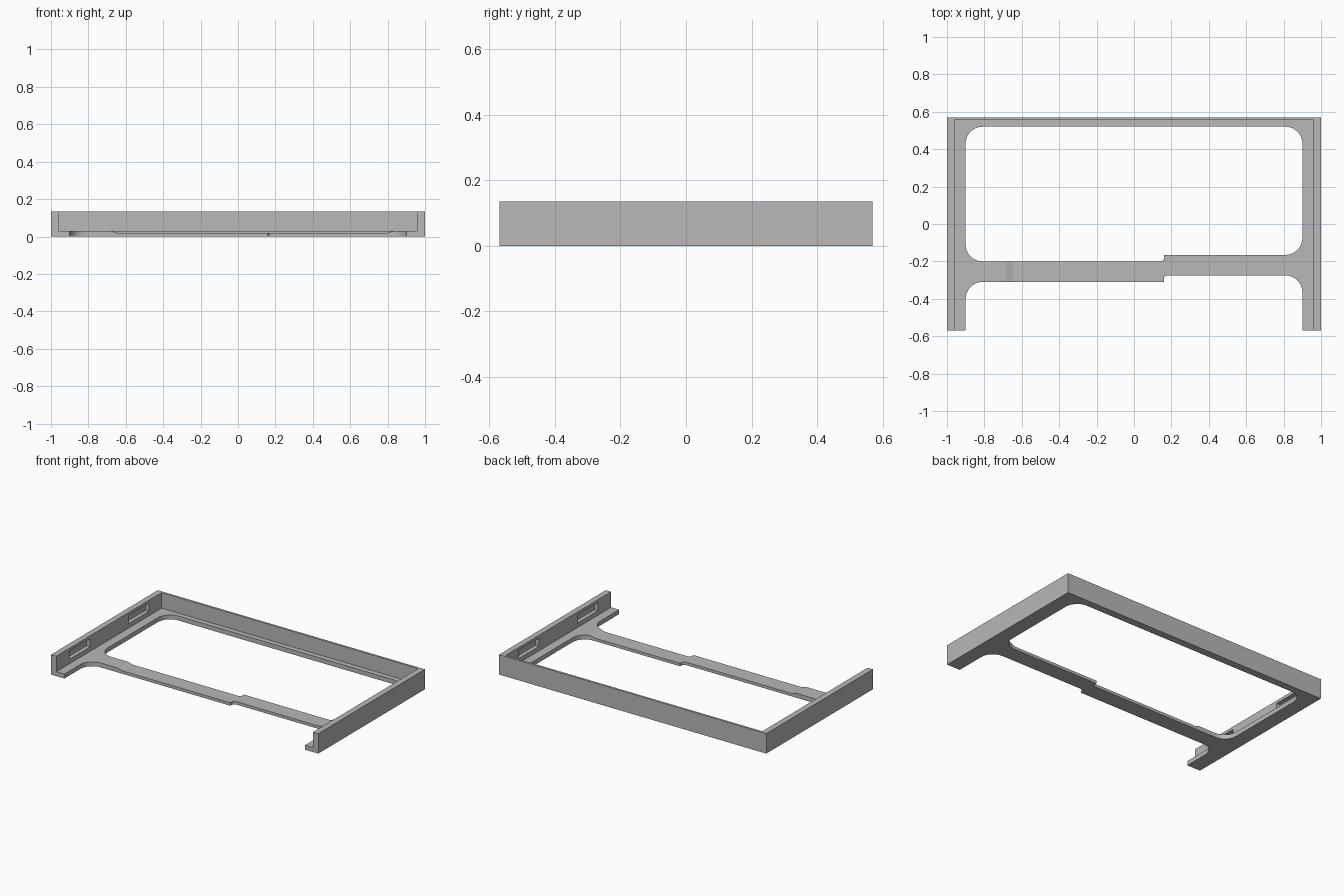
import bpy, bmesh, math
from mathutils import Vector

cube = bpy.data.objects.get("Cube")
if cube:
    bpy.data.objects.remove(cube, do_unlink=True)

W, D, H = 1.0, 0.57, 0.135       # half width, half depth, height
FLOOR, BAR = 0.03, 0.02          # flange and crossbar thickness
R, STEP_R = 0.09, 0.02           # fillet radii

grey = bpy.data.materials.new("plain grey")
grey.use_nodes = True
color = (0.48, 0.48, 0.48, 1)
grey.diffuse_color = color
grey.node_tree.nodes["Principled BSDF"].inputs["Base Color"].default_value = color


def rounded(corners, segments=10):
    """Turn (x, y, radius) corners into a filleted outline."""
    path = []
    for i, (x, y, r) in enumerate(corners):
        p = Vector((x, y))
        if r == 0:
            path.append(p)
            continue
        a = (Vector(corners[i - 1][:2]) - p).normalized()
        b = (Vector(corners[(i + 1) % len(corners)][:2]) - p).normalized()
        center = p + (a + b) * r
        for k in range(segments + 1):
            t = k / segments * math.pi / 2
            path.append(center - b * r * math.cos(t) - a * r * math.sin(t))
    return path


def prism(name, points, direction):
    """Extrude a closed 3D outline along a direction."""
    bm = bmesh.new()
    face = bm.faces.new([bm.verts.new(p) for p in points])
    grown = bmesh.ops.extrude_face_region(bm, geom=[face])["geom"]
    moved = [v for v in grown if isinstance(v, bmesh.types.BMVert)]
    bmesh.ops.translate(bm, verts=moved, vec=direction)
    bmesh.ops.recalc_face_normals(bm, faces=bm.faces)
    mesh = bpy.data.meshes.new(name)
    bm.to_mesh(mesh)
    bm.free()
    mesh.materials.append(grey)
    obj = bpy.data.objects.new(name, mesh)
    bpy.context.collection.objects.link(obj)
    return obj


def box(name, x, y0, y1, z0, z1):
    """Box symmetric in x."""
    return prism(name, [(-x, y0, z0), (x, y0, z0), (x, y1, z0), (-x, y1, z0)],
                 (0, 0, z1 - z0))


def opening(name, corners):
    return prism(name, [(p.x, p.y, -0.1) for p in rounded(corners)], (0, 0, 0.4))


frame = box("frame", W, -D, D, 0, H)

# Space between the walls, open to the front
cutters = [box("inner_space", 0.96, -0.8, 0.555, FLOOR, 0.3)]

# Large rounded opening behind the stepped crossbar
cutters.append(opening("main_opening", [
    (-0.9, 0.52, R), (-0.9, -0.2, R), (0.16, -0.2, STEP_R),
    (0.16, -0.165, 0), (0.9, -0.165, R), (0.9, 0.52, R)]))

# Open bay in front of the crossbar
cutters.append(opening("front_opening", [
    (-0.9, -0.8, 0), (-0.9, -0.31, R), (0.16, -0.31, 0),
    (0.16, -0.275, STEP_R), (0.9, -0.275, R), (0.9, -0.8, 0)]))

# Thinned crossbar with sloped ends
cutters.append(prism("crossbar_relief", [
    (-0.70, -0.36, FLOOR + 0.005), (-0.65, -0.36, BAR),
    (0.80, -0.36, BAR), (0.85, -0.36, FLOOR + 0.005)], (0, 0.26, 0)))

# Blind slots in the inner faces of both side walls
for label, y in (("front", -0.32), ("rear", 0.31)):
    cutters.append(box(label + "_slots", 0.987, y - 0.11, y + 0.11, 0.06, 0.115))

bpy.ops.object.select_all(action='DESELECT')
bpy.context.view_layer.objects.active = frame
frame.select_set(True)
for cutter in cutters:
    cutter.hide_render = True
    mod = frame.modifiers.new(cutter.name, 'BOOLEAN')
    mod.operation = 'DIFFERENCE'
    mod.solver = 'EXACT'
    mod.object = cutter
    bpy.ops.object.modifier_apply(modifier=mod.name)
for cutter in cutters:
    bpy.data.objects.remove(cutter, do_unlink=True)

bpy.ops.object.shade_smooth_by_angle(angle=math.radians(10))
